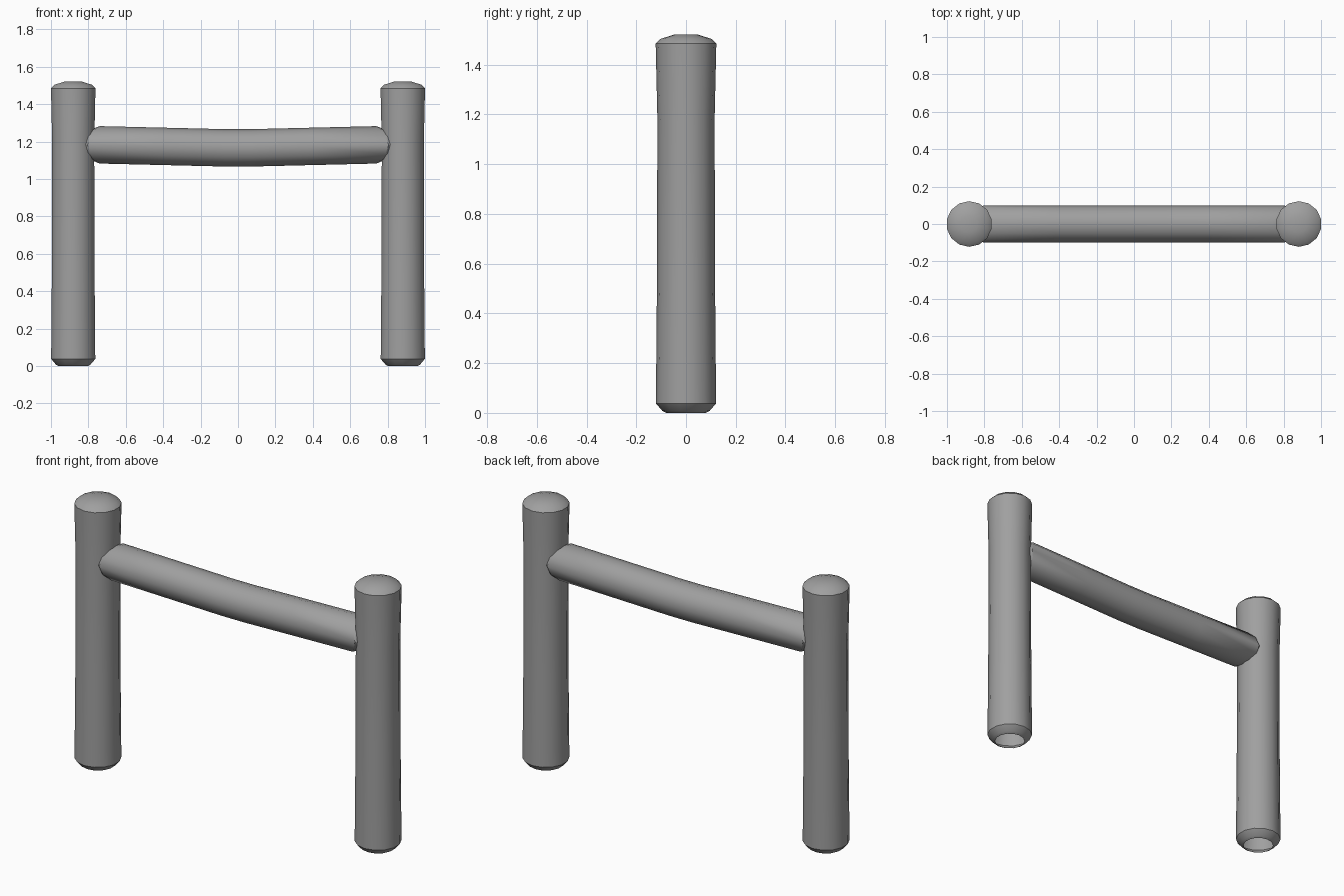
import bpy, bmesh, math

if "Cube" in bpy.data.objects:
    bpy.data.objects.remove(bpy.data.objects["Cube"], do_unlink=True)

grey = bpy.data.materials.new("mid_grey")
grey.use_nodes = True
COLOUR = (0.35, 0.35, 0.35, 1)
grey.diffuse_color = COLOUR
grey.node_tree.nodes["Principled BSDF"].inputs["Base Color"].default_value = COLOUR


def tube(name, rings, cap_start, cap_end):
    """Skin a list of vertex rings, with optional end caps."""
    bm = bmesh.new()
    loops = [[bm.verts.new(p) for p in ring] for ring in rings]
    n = len(loops[0])
    for a, b in zip(loops, loops[1:]):
        for i in range(n):
            j = (i + 1) % n
            bm.faces.new((a[i], a[j], b[j], b[i]))
    if cap_start:
        bm.faces.new(loops[0][::-1])
    if cap_end:
        bm.faces.new(loops[-1])
    bmesh.ops.recalc_face_normals(bm, faces=bm.faces)
    mesh = bpy.data.meshes.new(name)
    bm.to_mesh(mesh)
    bm.free()
    mesh.materials.append(grey)
    obj = bpy.data.objects.new(name, mesh)
    bpy.context.collection.objects.link(obj)
    bpy.ops.object.select_all(action="DESELECT")
    obj.select_set(True)
    bpy.context.view_layer.objects.active = obj
    bpy.ops.object.shade_smooth_by_angle(angle=math.radians(35))
    return obj


# Posts: rounded foot with an open underside, slight waist, domed top
POST_X, SIDES = 0.881, 14
profile = [(0.08, 0.0), (0.095, 0.008), (0.121, 0.038), (0.117, 0.5),
           (0.115, 1.18), (0.122, 1.485), (0.102, 1.504), (0.045, 1.522)]


def post_ring(cx, r, z):
    angles = [math.pi / 2 + math.tau * i / SIDES for i in range(SIDES)]
    return [(cx + r * math.cos(a), r * math.sin(a), z) for a in angles]


for side, sign in (("left", 1), ("right", -1)):
    tube(side + "_post", [post_ring(sign * POST_X, r, z) for r, z in profile], False, True)

# Crossbar: sagging in the middle, ends notched to wrap around the posts
BAR_R, BAR_SIDES = 0.1, 12


def bar_ring(x, scale=1.0, notch=0.0):
    ring = []
    for i in range(BAR_SIDES):
        a = math.tau * i / BAR_SIDES
        px = x + math.copysign(notch * math.cos(a) ** 2, x)
        pz = 1.165 + 0.024 * abs(x) + BAR_R * scale * math.sin(a)
        ring.append((px, BAR_R * scale * math.cos(a), pz))
    return ring


half = [bar_ring(0.07), bar_ring(0.4), bar_ring(0.74, notch=0.065),
        bar_ring(0.765, 0.9, 0.05), bar_ring(0.85, 0.85)]
mirrored = [[(-x, y, z) for x, y, z in ring] for ring in reversed(half)]
tube("crossbar", mirrored + half, True, True)
